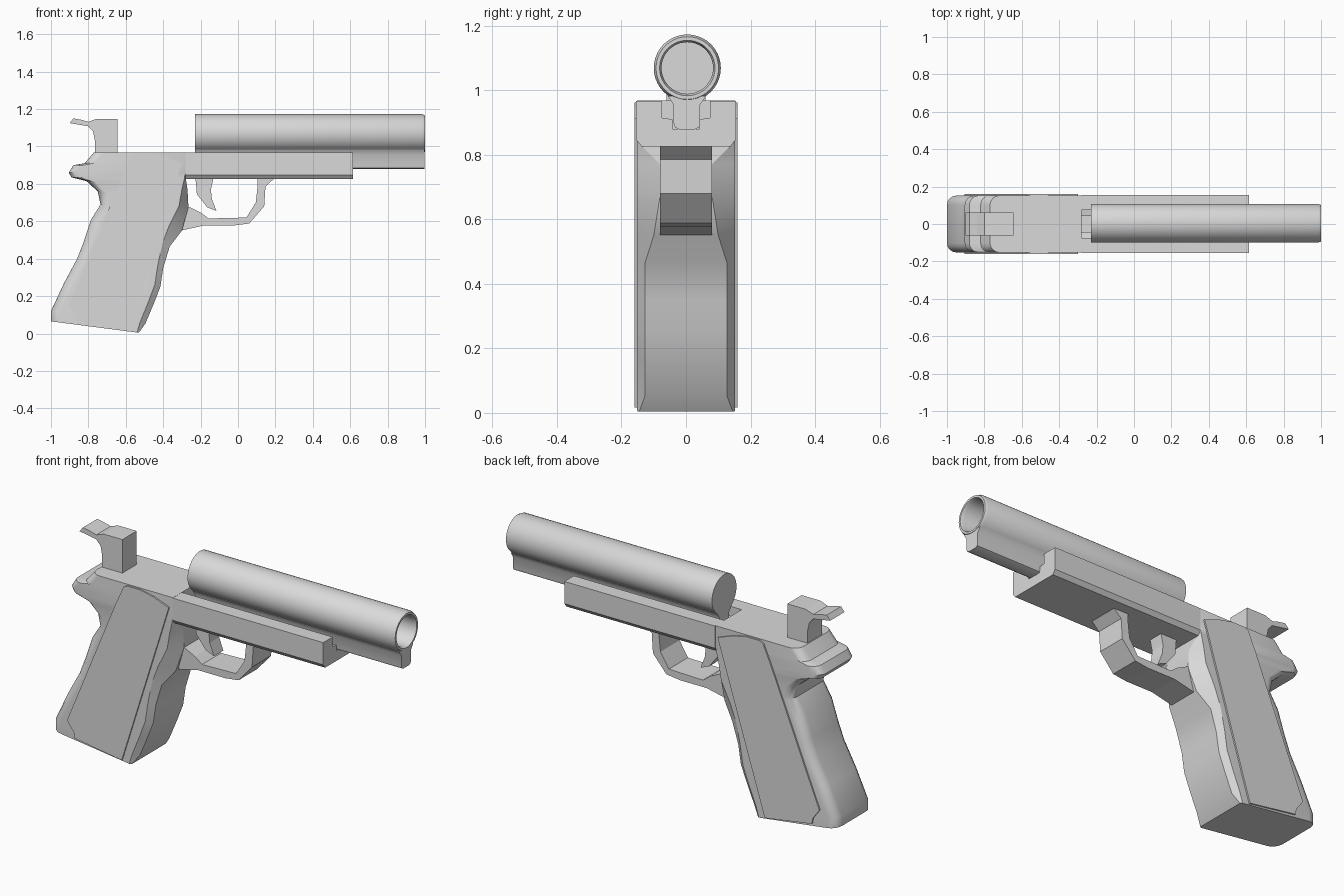
import bpy, bmesh, math

if "Cube" in bpy.data.objects:
    bpy.data.objects.remove(bpy.data.objects["Cube"])

grey = bpy.data.materials.new("plain_grey")
grey.use_nodes = True
grey.diffuse_color = (0.7, 0.7, 0.7, 1)
grey.node_tree.nodes["Principled BSDF"].inputs["Base Color"].default_value = (0.7, 0.7, 0.7, 1)


def finish(name, bm, smooth=None):
    bmesh.ops.recalc_face_normals(bm, faces=bm.faces[:])
    mesh = bpy.data.meshes.new(name)
    bm.to_mesh(mesh)
    bm.free()
    mesh.materials.append(grey)
    obj = bpy.data.objects.new(name, mesh)
    bpy.context.collection.objects.link(obj)
    if smooth:
        bpy.ops.object.select_all(action='DESELECT')
        obj.select_set(True)
        bpy.context.view_layer.objects.active = obj
        bpy.ops.object.shade_smooth_by_angle(angle=math.radians(smooth))
    return obj


def loft(name, rings, smooth=None):
    """Skin a list of equal-length closed rings and cap both ends."""
    bm = bmesh.new()
    rows = [[bm.verts.new(p) for p in ring] for ring in rings]
    n = len(rows[0])
    for a, b in zip(rows, rows[1:]):
        for i in range(n):
            j = (i + 1) % n
            bm.faces.new((a[i], a[j], b[j], b[i]))
    bm.faces.new(rows[0])
    bm.faces.new(rows[-1])
    return finish(name, bm, smooth)


def side_plate(name, profile, y0, y1):
    """Extrude a side outline (x, z) across the width."""
    return loft(name, [[(x, y, z) for x, z in profile] for y in (y0, y1)])


# Grip and rear of the frame: back point, front point, front chamfer, front half width
half = 0.152
sections = [
    ((-1.0, .065), (-.53, .004), .01, .145),
    ((-1.0, .12), (-.495, .053), .03, .127),
    ((-.93, .27), (-.45, .16), .03, .127),
    ((-.86, .40), (-.415, .25), .03, .127),
    ((-.825, .49), (-.40, .35), .03, .127),
    ((-.785, .61), (-.365, .465), .04, .127),
    ((-.735, .69), (-.30, .55), .07, .10),
    ((-.75, .76), (-.265, .675), .05, .08),
    ((-.81, .815), (-.27, .77), .03, .08),
    ((-.89, .835), (-.28, .835), .005, .145),
    ((-.905, .86), (-.28, .86), .005, .15),
    ((-.88, .90), (-.28, .89), .005, .15),
    ((-.82, .91), (-.28, .92), .005, .15),
    ((-.77, .968), (-.28, .968), .005, .15),
]


def grip_ring(back, front, chamfer, width):
    (xb, zb), (xf, zf) = back, front
    right = [(xf, width), (xf - chamfer, half)]
    r = .05
    for k in range(5):
        a = k * math.pi / 8
        right.append((xb + r - r * math.sin(a), half - r + r * math.cos(a)))
    outline = right + [(x, -y) for x, y in reversed(right)]
    return [(x, y, zb + (zf - zb) * (x - xb) / (xf - xb)) for x, y in outline]


loft("grip_frame", [grip_ring(*s) for s in sections], 28)

# Rail with a stepped channel for the barrel
half_rail = [(.042, .88), (.042, .91), (.075, .915), (.075, .967),
             (.155, .967), (.155, .848), (.138, .826)]
rail = half_rail + [(-y, z) for y, z in reversed(half_rail)]
loft("frame_rail", [[(x, y, z) for y, z in rail] for x in (-.28, .615)])

# Grip panels on both sides
panel = [(-.57, .95), (-.55, .962), (-.47, .962), (-.39, .945), (-.30, .912),
         (-.58, .017), (-.86, .06), (-.865, .09), (-.905, .145), (-.615, .85)]
for label, s in (("left", 1), ("right", -1)):
    side_plate(label + "_grip_panel", panel, s * .15, s * .16)

# Guard loop
guard = [(-.33, .545), (-.18, .578), (-.02, .578), (.06, .588), (.14, .68),
         (.147, .786), (.195, .83), (.105, .83), (.105, .79), (.095, .70),
         (.045, .62), (-.157, .615), (-.20, .647), (-.26, .676), (-.33, .68)]
side_plate("trigger_guard", guard, -.081, .081)

# Trigger
trigger = [(-.23, .86), (-.22, .745), (-.165, .675), (-.115, .655),
           (-.14, .72), (-.145, .77), (-.125, .86)]
side_plate("trigger", trigger, -.04, .04)

# Hammer
hammer = [(-.645, .95), (-.645, 1.148), (-.755, 1.148), (-.80, 1.132), (-.84, 1.143),
          (-.88, 1.15), (-.90, 1.125), (-.87, 1.12), (-.80, 1.108), (-.775, 1.08),
          (-.765, 1.03), (-.765, .95)]
side_plate("hammer", hammer, -.061, .061)

# Barrel: outer wall, rounded muzzle lip and bore
stations = [(-.23, .104), (.985, .104), (1.0, .097), (1.0, .086), (.985, .08), (-.18, .08)]
turn = [k * math.tau / 40 for k in range(40)]
loft("barrel", [[(x, .004 + r * math.cos(a), 1.069 + r * math.sin(a)) for a in turn]
                for x, r in stations], 40)

# Lug under the barrel, with a softened lower edge
half_lug = [(.025, .879), (.037, .885), (.041, .897), (.041, .955), (.06, .983)]
lug = half_lug + [(-y, z) for y, z in reversed(half_lug)]
loft("barrel_lug", [[(x, y + .003, z) for y, z in lug] for x in (-.23, .998)], 35)
